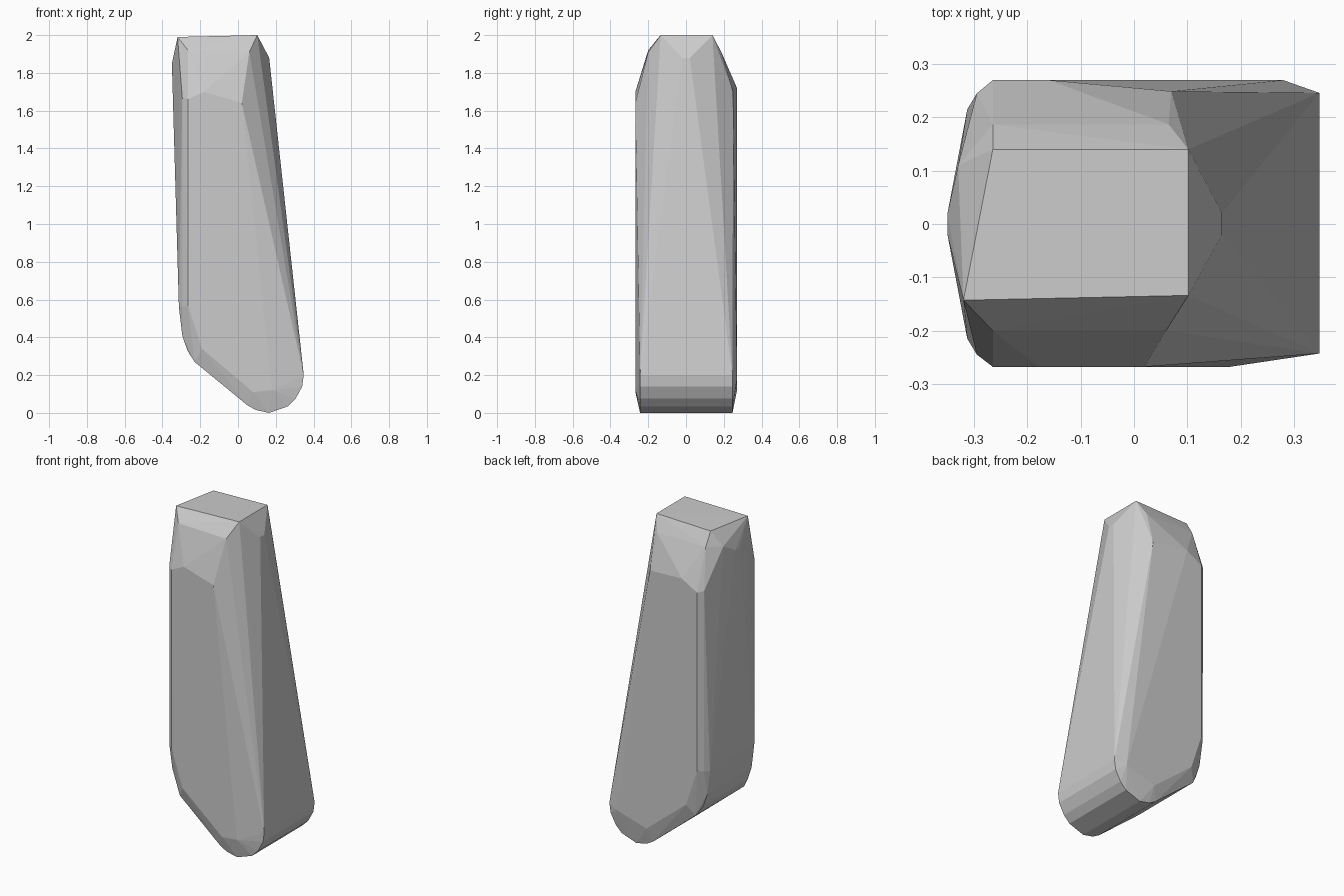
import bpy, bmesh, math

points = []

def add(y, profile):
    points.extend((x, y, z) for x, z in profile)

# Rounded foot, extruded across the depth
foot = [(0.348, 0.2), (0.34, 0.14), (0.305, 0.075), (0.265, 0.035),
        (0.165, 0.0), (0.095, 0.015), (0.05, 0.04)]
for y in (-0.243, 0.246):
    add(y, foot)
for y in (-0.235, 0.237):
    add(y, [(-0.23, 0.27)])

# Mirrored left edge: heel curve, corner chamfers and narrow ridge
for s in (-1, 1):
    add(s * 0.215, [(-0.268, 0.33), (-0.295, 0.41), (-0.313, 0.56)])
    add(s * 0.245, [(-0.293, 0.56), (-0.295, 1.67)])
    add(s * 0.02, [(-0.35, 1.85), (0.165, 1.88)])

# Broad front and back faces
add(-0.268, [(0.02, 1.64), (-0.18, 1.70), (-0.265, 1.66), (-0.265, 0.57),
             (-0.19, 0.34), (0.08, 0.11), (0.18, 0.12)])
add(0.27, [(-0.16, 1.72), (-0.265, 1.66), (-0.265, 0.57),
           (-0.19, 0.34), (0.08, 0.12), (0.28, 0.18)])
add(0.249, [(0.07, 1.70)])

# Bevelled shoulders
add(-0.2, [(-0.265, 1.92), (0.06, 1.91)])
add(0.187, [(-0.265, 1.91), (0.065, 1.91)])
add(0.12, [(0.125, 1.9)])
add(-0.125, [(0.12, 1.91)])
add(0.11, [(-0.33, 1.90)])

# Flat top
points += [(-0.32, -0.143, 1.99), (0.102, -0.134, 2.0),
           (0.102, 0.14, 2.0), (-0.265, 0.14, 1.99)]

# Convex faceted block
bm = bmesh.new()
for p in points:
    bm.verts.new(p)
hull = bmesh.ops.convex_hull(bm, input=bm.verts)
loose = {g for g in hull["geom_interior"] + hull["geom_unused"]
         if isinstance(g, bmesh.types.BMVert)}
bmesh.ops.delete(bm, geom=list(loose), context='VERTS')
bmesh.ops.recalc_face_normals(bm, faces=bm.faces)
mesh = bpy.data.meshes.new("faceted_stone")
bm.to_mesh(mesh)
bm.free()
stone = bpy.data.objects.new("faceted_stone", mesh)
bpy.context.collection.objects.link(stone)
